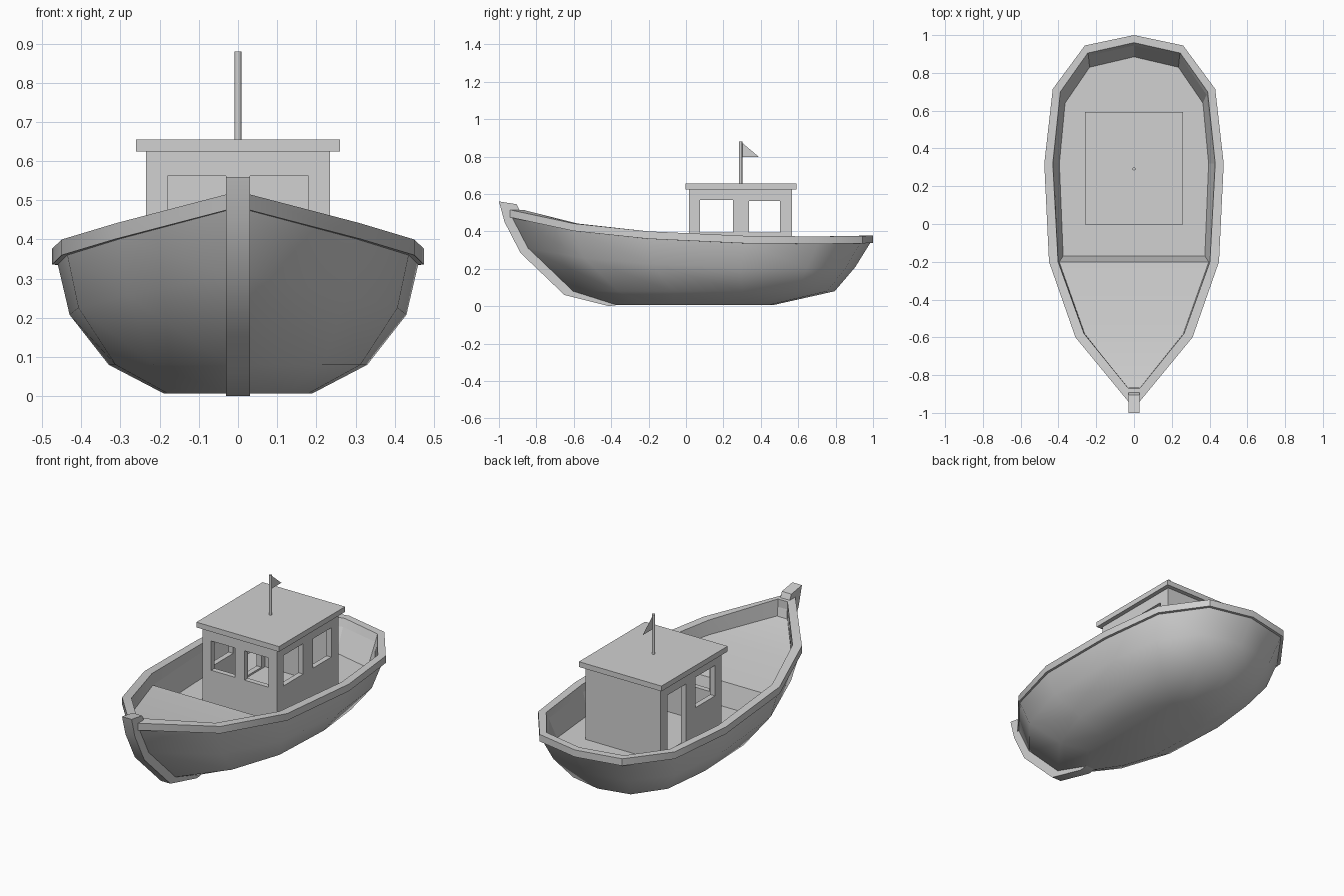
import bpy, bmesh, math
from mathutils import Matrix

if "Cube" in bpy.data.objects:
    bpy.data.objects.remove(bpy.data.objects["Cube"])

grey = bpy.data.materials.new("plain_grey")
grey.use_nodes = True
grey.diffuse_color = (0.64, 0.64, 0.64, 1)
grey.node_tree.nodes["Principled BSDF"].inputs["Base Color"].default_value = (0.64, 0.64, 0.64, 1)


def finish(name, bm, smooth=None):
    mesh = bpy.data.meshes.new(name)
    bm.to_mesh(mesh)
    bm.free()
    mesh.materials.append(grey)
    obj = bpy.data.objects.new(name, mesh)
    bpy.context.collection.objects.link(obj)
    if smooth:
        bpy.ops.object.select_all(action='DESELECT')
        obj.select_set(True)
        bpy.context.view_layer.objects.active = obj
        bpy.ops.object.shade_smooth_by_angle(angle=math.radians(smooth))
    return obj


def box(name, x, y, z):
    bm = bmesh.new()
    bmesh.ops.create_cube(bm, size=1)
    for v in bm.verts:
        for axis, (low, high) in enumerate((x, y, z)):
            v.co[axis] = low if v.co[axis] < 0 else high
    return finish(name, bm)


def mirrored(half):
    """Close a half outline that starts on the centre line at the stern."""
    return half + [(-x, y, z) for x, y, z in reversed(half[1:])]


def loft(name, halves, cap_first=False, cap_last=False, smooth=None):
    bm = bmesh.new()
    rings = [[bm.verts.new(p) for p in mirrored(h)] for h in halves]
    count = len(rings[0])
    for a, b in zip(rings, rings[1:]):
        for i in range(count):
            j = (i + 1) % count
            bm.faces.new((a[i], b[i], b[j], a[j]))
    if cap_first:
        bm.faces.new(rings[0])
    if cap_last:
        bm.faces.new(rings[-1][::-1])
    return finish(name, bm, smooth)


# Plan outline of the rail, stern to bow, with its top heights
outer = [(0, 1), (0.26, 0.945), (0.43, 0.715), (0.475, 0.32), (0.45, -0.2), (0.31, -0.6), (0.03, -0.94)]
inner = [(0, 0.96), (0.245, 0.905), (0.39, 0.70), (0.43, 0.32), (0.402, -0.2), (0.265, -0.58), (0.03, -0.87)]
sheer = [0.378, 0.376, 0.373, 0.376, 0.40, 0.442, 0.515]
deck_height = [0.335, 0.335, 0.335, 0.335, 0.335, 0.36, 0.42]
RAIL = 0.04
FLOOR = 0.21


def level(width, bow, stern, heights):
    """Scale the plan outline to one level of the hull."""
    points = []
    for (x, y), z in zip(outer, heights):
        t = (y + 0.94) / 1.94
        px = 0.025 if x == 0.03 else x * width / 0.475
        points.append((px, bow + t * (stern - bow), z))
    return points


# Hull shell
rail_under = [z - RAIL for z in sheer]
bilge = [0.207 + (z - 0.335) * 0.74 for z in rail_under]
hull_top = level(0.46, -0.935, 0.985, rail_under)
loft("hull", [level(0.19, -0.38, 0.47, [0.007] * 7),
              level(0.33, -0.61, 0.795, [0.08] * 7),
              level(0.43, -0.85, 0.905, bilge),
              hull_top], cap_first=True, smooth=50)

# Rail with its inner side running down to deck height
deck_edge = [(x * 0.985, y - 0.015 if y > 0.5 else y, z) for (x, y), z in zip(inner, deck_height)]
loft("rail", [hull_top,
              [(x, y, z - RAIL) for (x, y), z in zip(outer, sheer)],
              [(x, y, z) for (x, y), z in zip(outer, sheer)],
              [(x, y, z) for (x, y), z in zip(inner, sheer)],
              deck_edge], smooth=30)

# Sunken aft well with the step at its front
floor = [(0, 0.885), (0.235, 0.83), (0.365, 0.64), (0.395, 0.32), (0.375, -0.17)]
loft("aft_well", [deck_edge[:5], [(x, y, FLOOR) for x, y in floor]], cap_last=True)

# Foredeck rising towards the bow
bm = bmesh.new()
rows = [[bm.verts.new((s * x, y, z)) for s in (-1, 1)] for x, y, z in deck_edge[4:]]
for back, front in zip(rows, rows[1:]):
    bm.faces.new((front[0], front[1], back[1], back[0]))
finish("foredeck", bm, smooth=30)

# Stem post, a side profile extruded across the bow
profile = [(-1, 0.56), (-0.97, 0.45), (-0.885, 0.285), (-0.65, 0.06), (-0.41, 0), (-0.36, 0.008),
           (-0.38, 0.03), (-0.6, 0.11), (-0.8, 0.27), (-0.865, 0.4), (-0.865, 0.46), (-0.905, 0.545)]
bm = bmesh.new()
face = bm.faces.new([bm.verts.new((-0.03, y, z)) for y, z in profile])
side = bmesh.ops.extrude_face_region(bm, geom=[face])["geom"]
bmesh.ops.translate(bm, vec=(0.06, 0, 0), verts=[g for g in side if isinstance(g, bmesh.types.BMVert)])
bmesh.ops.recalc_face_normals(bm, faces=bm.faces)
finish("stem_post", bm, smooth=40)

# Cabin walls, hollowed and pierced by windows and a side door
cabin = box("cabin", (-0.235, 0.235), (0.016, 0.567), (FLOOR - 0.005, 0.626))
sill, head = 0.395, 0.562
openings = [
    ((-0.205, 0.205), (0.046, 0.537), (0.15, 0.61)),
    ((-0.18, -0.03), (-0.05, 0.1), (sill, head)),
    ((0.03, 0.18), (-0.05, 0.1), (sill, head)),
    ((-0.3, 0.3), (0.075, 0.25), (sill, head + 0.006)),
    ((0.15, 0.3), (0.337, 0.503), (sill, head)),
    ((-0.3, -0.15), (0.337, 0.503), (FLOOR + 0.01, head)),
]
bpy.context.view_layer.objects.active = cabin
for size in openings:
    cutter = box("opening_cutter", *size)
    cutter.hide_render = True
    cut = cabin.modifiers.new("opening", 'BOOLEAN')
    cut.operation = 'DIFFERENCE'
    cut.solver = 'EXACT'
    cut.object = cutter
    bpy.ops.object.modifier_apply(modifier=cut.name)
    bpy.data.objects.remove(cutter)

box("cabin_roof", (-0.26, 0.26), (-0.003, 0.592), (0.625, 0.655))

# Mast and pennant
bm = bmesh.new()
bmesh.ops.create_cone(bm, cap_ends=True, segments=8, radius1=0.009, radius2=0.009, depth=0.23,
                      matrix=Matrix.Translation((0, 0.292, 0.765)))
finish("mast", bm, smooth=50)
bm = bmesh.new()
bm.faces.new([bm.verts.new((0, y, z)) for y, z in ((0.295, 0.878), (0.295, 0.798), (0.39, 0.798))])
finish("pennant", bm)
